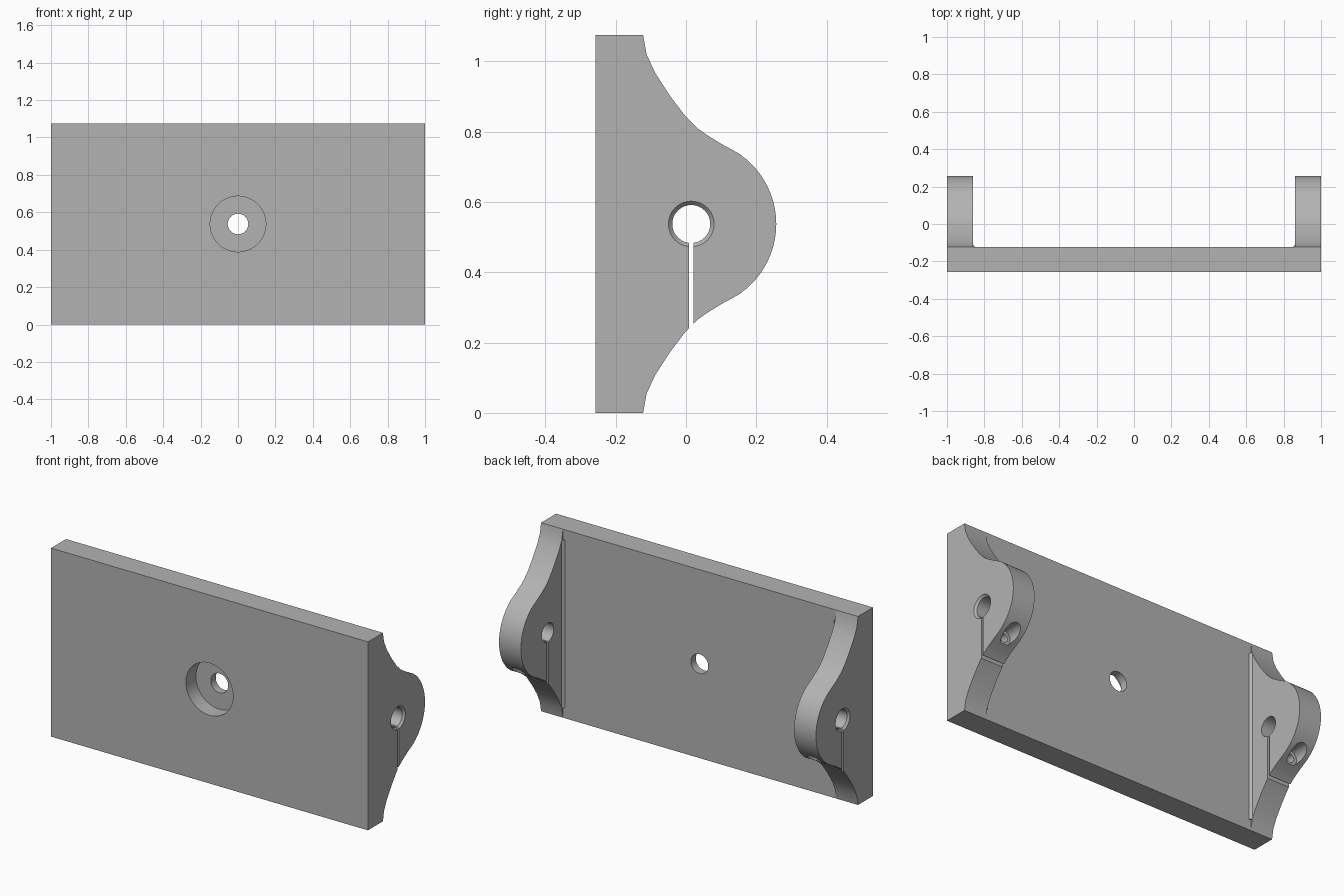
import bpy, bmesh, math
from mathutils import Matrix

if "Cube" in bpy.data.objects:
    bpy.data.objects.remove(bpy.data.objects["Cube"])

H = 1.075            # overall height
ZC = H / 2           # height of bore axis
FRONT, BACK = -0.257, -0.122
BORE_Y = 0.015

grey = bpy.data.materials.new("plain grey")
grey.diffuse_color = (0.45, 0.45, 0.45, 1)
grey.use_nodes = True
grey.node_tree.nodes["Principled BSDF"].inputs["Base Color"].default_value = grey.diffuse_color


def finish(name, bm):
    bmesh.ops.recalc_face_normals(bm, faces=bm.faces)
    me = bpy.data.meshes.new(name)
    bm.to_mesh(me)
    bm.free()
    me.materials.append(grey)
    ob = bpy.data.objects.new(name, me)
    bpy.context.collection.objects.link(ob)
    return ob


def box(name, x0, x1, y0, y1, z0, z1):
    bm = bmesh.new()
    bmesh.ops.create_cube(bm, size=1)
    for v in bm.verts:
        v.co.x = x1 if v.co.x > 0 else x0
        v.co.y = y1 if v.co.y > 0 else y0
        v.co.z = z1 if v.co.z > 0 else z0
    return finish(name, bm)


def prism(name, pts, u0, u1, axis="x"):
    """Extrude a closed outline: (y, z) along x, or (x, y) along z."""
    bm = bmesh.new()
    put = (lambda p: (u0, *p)) if axis == "x" else (lambda p: (*p, u0))
    face = bm.faces.new([bm.verts.new(put(p)) for p in pts])
    ext = bmesh.ops.extrude_face_region(bm, geom=[face])["geom"]
    d = (u1 - u0, 0, 0) if axis == "x" else (0, 0, u1 - u0)
    bmesh.ops.translate(bm, vec=d, verts=[g for g in ext if isinstance(g, bmesh.types.BMVert)])
    return finish(name, bm)


def rod(name, axis, a, b, center, r1, r2=None):
    """Cylinder or cone from a to b along x or y; center gives the other two coordinates."""
    bm = bmesh.new()
    bmesh.ops.create_cone(bm, cap_ends=True, segments=48, radius1=r1,
                          radius2=r1 if r2 is None else r2, depth=b - a)
    m = (a + b) / 2
    if axis == "x":
        mat = Matrix.Translation((m, *center)) @ Matrix.Rotation(math.pi / 2, 4, "Y")
    else:
        mat = Matrix.Translation((center[0], m, center[1])) @ Matrix.Rotation(-math.pi / 2, 4, "X")
    bmesh.ops.transform(bm, matrix=mat, verts=bm.verts)
    return finish(name, bm)


def combine(target, tool, op):
    mod = target.modifiers.new("combine", "BOOLEAN")
    mod.operation, mod.solver, mod.object = op, "EXACT", tool
    bpy.context.view_layer.objects.active = target
    bpy.ops.object.modifier_apply(modifier=mod.name)
    bpy.data.objects.remove(tool)


# back plate
bracket = box("mounting_bracket", -1, 1, FRONT, BACK, 0, H)

# ear outline: concave flare, round nose, mirrored flare
flare = [(BACK, H), (-0.112, 1.02), (-0.087, 0.966), (-0.044, 0.90),
         (0.001, 0.841), (0.031, 0.811), (0.068, 0.785), (0.105, 0.763)]
nose = [(BORE_Y + 0.242 * math.cos(math.radians(t)), ZC + 0.242 * math.sin(math.radians(t)))
        for t in range(56, -57, -7)]
outline = [(-0.2, H)] + flare + nose + [(y, H - z) for y, z in reversed(flare)] + [(-0.2, 0)]

for s in (-1, 1):
    # side ear and small chamfer in its inner corner
    combine(bracket, prism("ear", outline, s * 0.862, s), "UNION")
    combine(bracket, prism("corner_chamfer", [(s * 0.88, BACK - 0.01), (s * 0.84, BACK - 0.01),
                                              (s * 0.85, BACK), (s * 0.862, BACK + 0.012),
                                              (s * 0.88, BACK + 0.012)], 0.06, H - 0.06, "z"), "UNION")

cuts = [
    # screw recess and through hole in the plate
    rod("plate_recess", "y", FRONT - 0.1, FRONT + 0.09, (0, ZC), 0.149),
    rod("plate_hole", "y", FRONT - 0.1, BACK + 0.1, (0, ZC), 0.055),
]
for s in (-1, 1):
    lo, hi = sorted((s * 0.8, s * 1.1))
    # shaft bore, flared at the outer face
    cuts.append(rod("bore", "x", lo, hi, (BORE_Y, ZC), 0.054))
    lo, hi = sorted((s * 0.986, s * 1.014))
    big, small = 0.078, 0.052
    cuts.append(rod("bore_flare", "x", lo, hi, (BORE_Y, ZC), *((small, big) if s > 0 else (big, small))))
    # clamping slot
    lo, hi = sorted((s * 0.8, s * 1.1))
    cuts.append(box("slot", lo, hi, BORE_Y - 0.006, BORE_Y + 0.006, 0.1, ZC - 0.03))
    # clamp screw hole with counterbore
    cuts.append(rod("clamp_recess", "y", 0.1, 0.4, (s * 0.931, 0.345), 0.042))
    cuts.append(rod("clamp_hole", "y", -0.09, 0.15, (s * 0.931, 0.345), 0.024))
for c in cuts:
    combine(bracket, c, "DIFFERENCE")

# smooth the curved walls, keep edges sharp
bpy.ops.object.select_all(action="DESELECT")
bracket.select_set(True)
bpy.context.view_layer.objects.active = bracket
bpy.ops.object.shade_smooth_by_angle(angle=math.radians(25))
